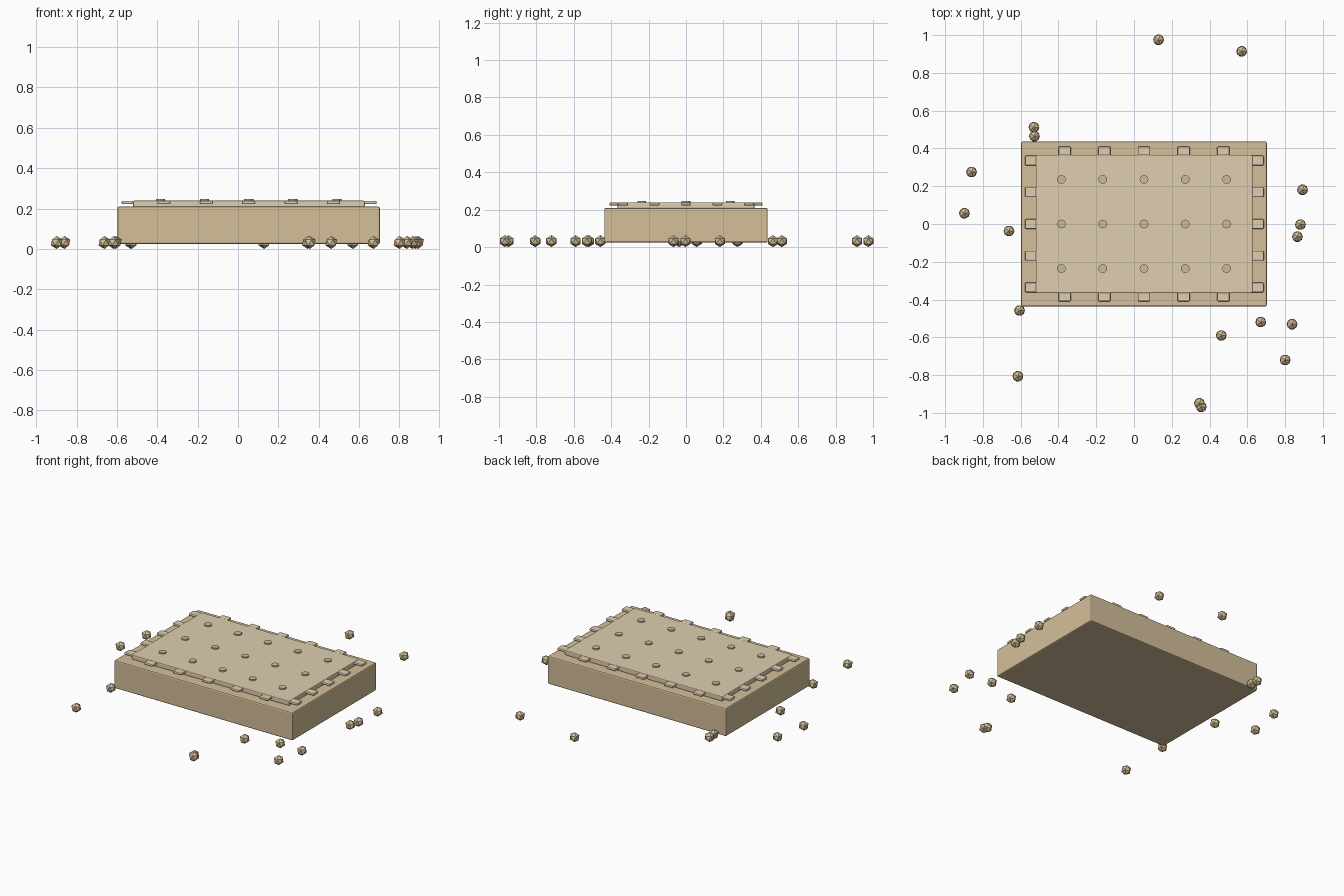
import bpy, math

if "Cube" in bpy.data.objects:
    bpy.data.objects.remove(bpy.data.objects["Cube"])


def material(name, rgb):
    m = bpy.data.materials.new(name)
    m.diffuse_color = (*rgb, 1)
    m.use_nodes = True
    m.node_tree.nodes["Principled BSDF"].inputs["Base Color"].default_value = m.diffuse_color
    return m


BASE = material("baked_brown", (0.66, 0.52, 0.32))
LIGHT = material("light_brown", (0.74, 0.62, 0.43))
DARK = material("dark_brown", (0.64, 0.50, 0.31))


def block(name, x0, x1, y0, y1, z0, z1, bevel, mat):
    """Bevelled box between two corners."""
    bpy.ops.mesh.primitive_cube_add(size=1, location=((x0 + x1) / 2, (y0 + y1) / 2, (z0 + z1) / 2))
    ob = bpy.context.object
    ob.name = name
    ob.scale = (x1 - x0, y1 - y0, z1 - z0)
    bpy.ops.object.transform_apply(location=False, rotation=False, scale=True)
    mod = ob.modifiers.new("bevel", 'BEVEL')
    mod.width, mod.segments = bevel, 2
    ob.data.materials.append(mat)
    return ob


# Biscuit slab and the raised top plate
block("biscuit_body", -0.597, 0.703, -0.437, 0.437, 0.024, 0.209, 0.008, BASE)
block("top_plate", -0.52, 0.628, -0.366, 0.366, 0.207, 0.239, 0.006, LIGHT)

# Tabs along the front and back edges
for i in range(5):
    x = 0.053 + (i - 2) * 0.21
    for side, s in (("front", -1), ("back", 1)):
        y0, y1 = sorted((s * 0.363, s * 0.410))
        block(f"{side}_tab_{i}", x - 0.033, x + 0.033, y0, y1, 0.222, 0.238, 0.006, LIGHT)

# Tabs along the left and right edges
for i in range(5):
    y = (i - 2) * 0.168
    block(f"left_tab_{i}", -0.577, -0.516, y - 0.026, y + 0.026, 0.222, 0.238, 0.006, LIGHT)
    block(f"right_tab_{i}", 0.624, 0.687, y - 0.026, y + 0.026, 0.222, 0.238, 0.006, LIGHT)

# Docking dots on the plate
for i in range(5):
    for j in range(3):
        bpy.ops.mesh.primitive_cylinder_add(
            vertices=16, radius=0.023, depth=0.016,
            location=(0.053 + (i - 2) * 0.2185, (j - 1) * 0.236, 0.239))
        dot = bpy.context.object
        dot.name = f"dot_{i}_{j}"
        dot.data.materials.append(DARK)

# Scattered crumbs
CRUMBS = [(0.13, 0.975), (0.57, 0.914), (-0.53, 0.512), (-0.527, 0.465), (-0.86, 0.275),
          (-0.898, 0.057), (-0.662, -0.037), (-0.606, -0.458), (-0.615, -0.806),
          (0.462, -0.59), (0.671, -0.519), (0.837, -0.53), (0.80, -0.72),
          (0.346, -0.949), (0.356, -0.968), (0.892, 0.181), (0.881, -0.003), (0.865, -0.067)]
for i, (x, y) in enumerate(CRUMBS):
    bpy.ops.mesh.primitive_ico_sphere_add(subdivisions=1, radius=0.032, location=(x, y, 0.032 + 0.004))
    crumb = bpy.context.object
    crumb.name = f"crumb_{i}"
    crumb.location.z = 0.032
    crumb.data.materials.append(BASE)
